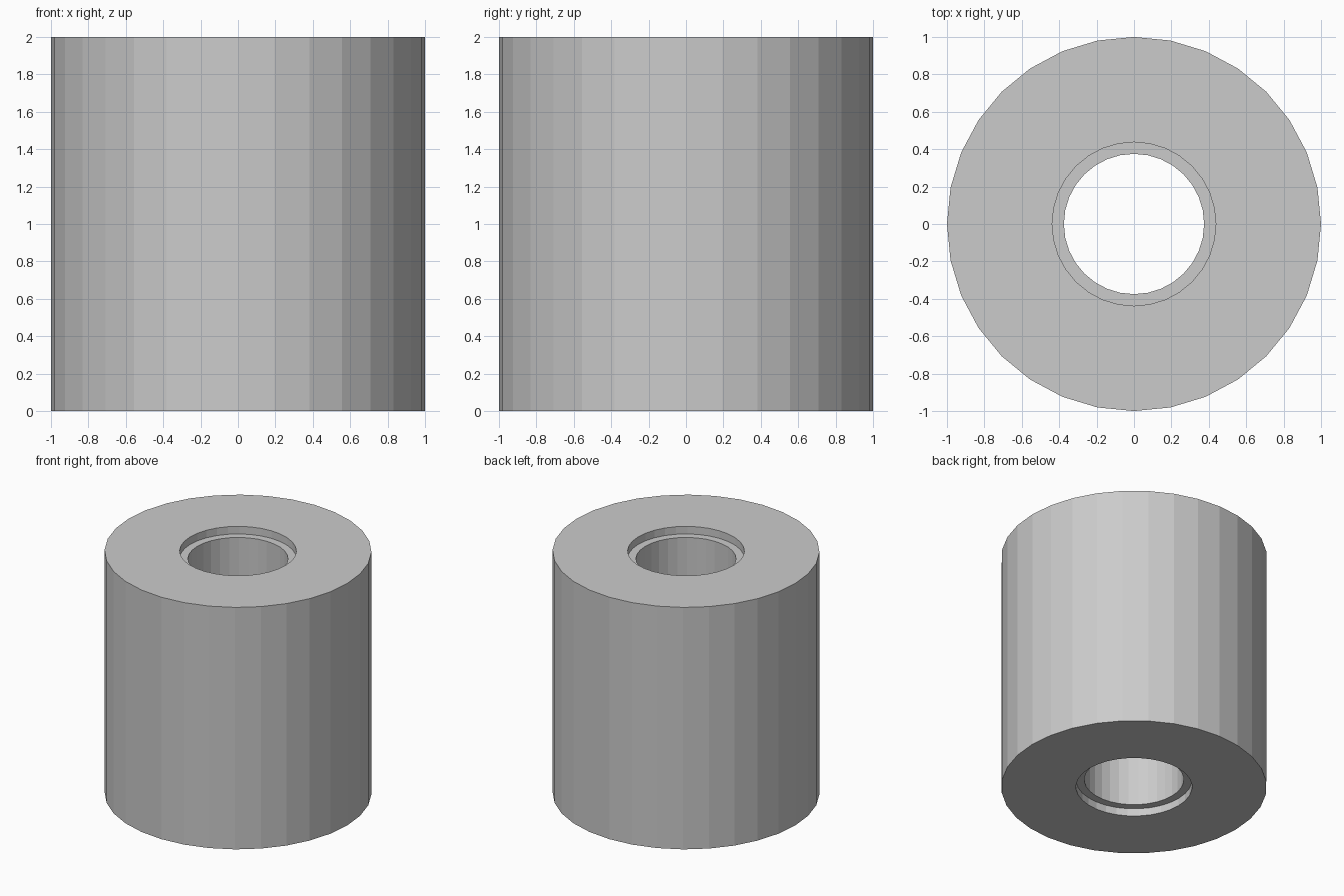
import bpy, bmesh
from math import cos, sin, tau

if "Cube" in bpy.data.objects:
    bpy.data.objects.remove(bpy.data.objects["Cube"])

SIDES = 32
# Closed cross-section (radius, height): outer wall, bore and a shallow counterbore at each end
R_OUT, R_REBATE, R_BORE = 1.0, 0.4375, 0.375
H, DEPTH = 2.0, 0.0625
profile = [
    (R_OUT, 0), (R_OUT, H),
    (R_REBATE, H), (R_REBATE, H - DEPTH), (R_BORE, H - DEPTH),
    (R_BORE, DEPTH), (R_REBATE, DEPTH), (R_REBATE, 0),
]

# Revolve the section around z
bm = bmesh.new()
rings = [[bm.verts.new((r * cos(tau * i / SIDES), r * sin(tau * i / SIDES), z))
          for i in range(SIDES)] for r, z in profile]
for k, ring in enumerate(rings):
    following = rings[(k + 1) % len(rings)]
    for i in range(SIDES):
        j = (i + 1) % SIDES
        bm.faces.new((ring[i], ring[j], following[j], following[i]))
bmesh.ops.recalc_face_normals(bm, faces=bm.faces)

# Flat-shaded roller
mesh = bpy.data.meshes.new("roller_sleeve")
bm.to_mesh(mesh)
bm.free()
bpy.context.collection.objects.link(bpy.data.objects.new("roller_sleeve", mesh))
